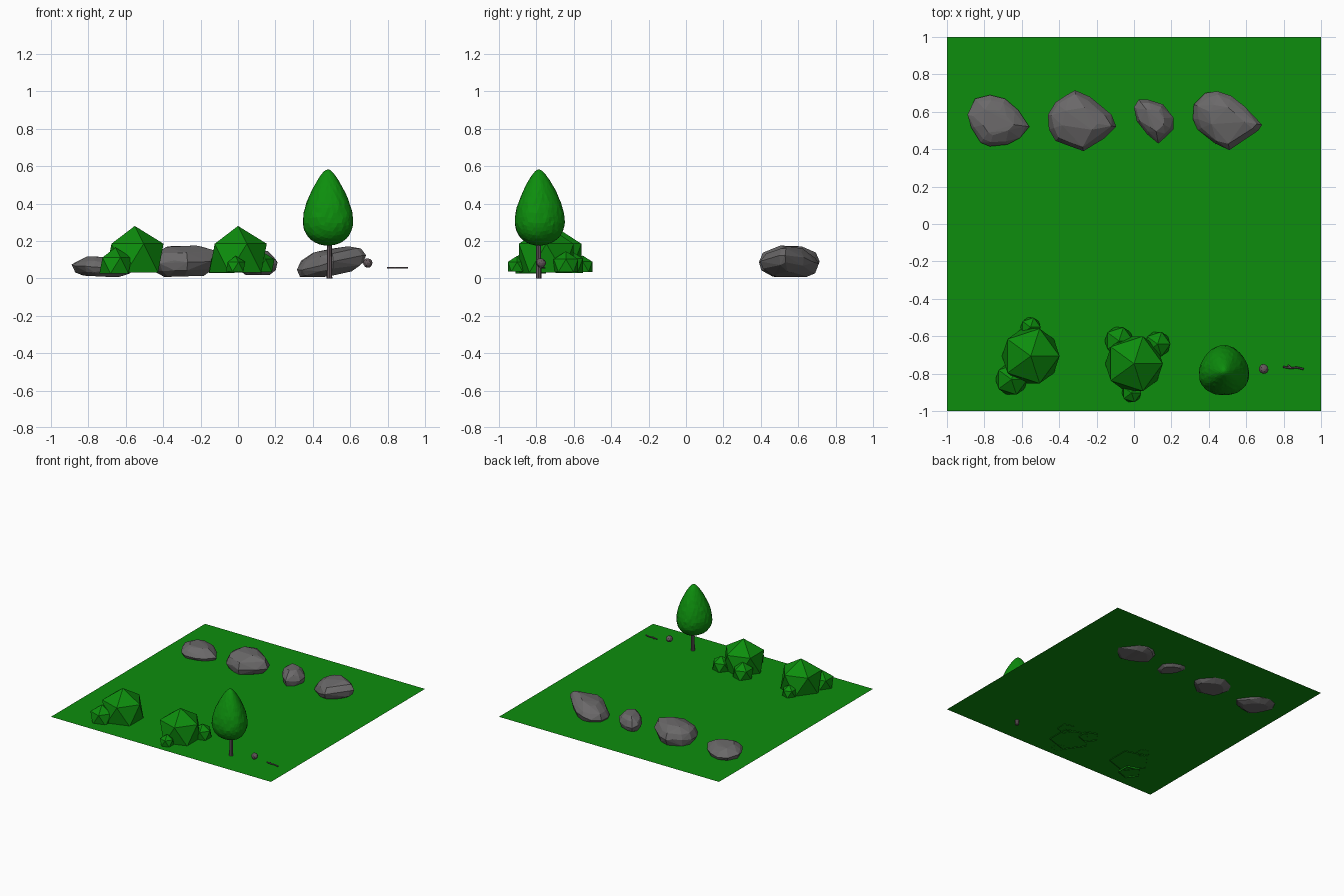
import bpy, bmesh, math, random
from mathutils import Vector

if "Cube" in bpy.data.objects:
    bpy.data.objects.remove(bpy.data.objects["Cube"])

random.seed(4)


def material(name, rgb):
    m = bpy.data.materials.new(name)
    m.diffuse_color = (*rgb, 1)
    m.use_nodes = True
    m.node_tree.nodes["Principled BSDF"].inputs["Base Color"].default_value = m.diffuse_color
    return m


GREEN = material("leaf_green", (0.004, 0.27, 0.004))
GREY = material("stone_grey", (0.145, 0.14, 0.142))
BARK = material("bark_brown_grey", (0.13, 0.10, 0.11))


def finish(name, bm, mat):
    bmesh.ops.recalc_face_normals(bm, faces=bm.faces)
    me = bpy.data.meshes.new(name)
    bm.to_mesh(me)
    bm.free()
    me.materials.append(mat)
    ob = bpy.data.objects.new(name, me)
    bpy.context.collection.objects.link(ob)
    return ob


# Flat lawn, which cuts through the sunken bottoms of rocks and bushes
bm = bmesh.new()
bm.faces.new([bm.verts.new((x, y, 0.037)) for x, y in ((-1, -1), (1, -1), (1, 1), (-1, 1))])
ground = finish("ground", bm, GREEN)


# Bushes: icosahedra with the bottom cap removed
def bush(name, x, y, z, r):
    bm = bmesh.new()
    bmesh.ops.create_icosphere(bm, subdivisions=1, radius=r)
    bottom = min(bm.verts, key=lambda v: v.co.z)
    bmesh.ops.delete(bm, geom=[bottom], context='VERTS')
    bmesh.ops.translate(bm, verts=bm.verts, vec=(x, y, z))
    me = bpy.data.meshes.new(name)
    bm.to_mesh(me)
    bm.free()
    me.materials.append(GREEN)
    bpy.context.collection.objects.link(bpy.data.objects.new(name, me))


bush("left_bush", -0.552, -0.706, 0.108, 0.172)
bush("left_bush_front_clump", -0.655, -0.831, 0.069, 0.096)
bush("left_bush_back_clump", -0.553, -0.552, 0.062, 0.060)
bush("right_bush", 0.0, -0.747, 0.108, 0.172)
bush("right_bush_left_clump", -0.08, -0.625, 0.068, 0.086)
bush("right_bush_right_clump", 0.126, -0.642, 0.068, 0.077)
bush("right_bush_front_clump", -0.013, -0.903, 0.062, 0.058)


# Rocks: hull of jittered rings scaled from a plan outline (in hundredths)
def rock(name, outline, low, high, tilt):
    pts = [Vector((x / 100, y / 100)) for x, y in outline]
    c = sum(pts, Vector((0, 0))) / len(pts)
    bm = bmesh.new()
    for f, s in ((0, 0.6), (0.22, 0.9), (0.52, 1.0), (0.8, 0.85), (1.0, 0.52)):
        for p in pts:
            k = s if s == 1.0 else s * random.uniform(0.93, 1.05)
            q = c + (p - c) * k
            z = low + (high - low) * f + tilt * (q.x - c.x)
            z += random.uniform(-0.01, 0.008) if 0 < f else 0
            bm.verts.new((q.x, q.y, max(z, 0.008)))
    hull = bmesh.ops.convex_hull(bm, input=bm.verts)
    loose = [v for v in bm.verts if not v.link_faces]
    bmesh.ops.delete(bm, geom=loose, context='VERTS')
    finish(name, bm, GREY)


rock("rock_far_left", [(-89, 58.5), (-85, 67), (-77, 69), (-69, 67), (-62, 61), (-56, 52),
                       (-61, 46), (-67.5, 42.5), (-77, 41.5), (-82, 43.5), (-87, 51.5)],
     0.01, 0.108, -0.05)
rock("rock_mid_left", [(-46, 58.5), (-42, 65), (-36, 69), (-31.5, 71.5), (-23.5, 68), (-12, 58.5),
                       (-9.5, 52), (-15.5, 46), (-27, 39), (-34, 41.5), (-42, 44.5), (-45.5, 50.5)],
     0.01, 0.166, 0.03)
rock("rock_mid_right", [(0, 62.5), (2.5, 66.5), (7.5, 66.5), (15.5, 64), (21, 57), (21, 50.5),
                        (17.5, 47), (13, 43), (7, 48), (1.5, 55)],
     0.018, 0.14, 0.0)
rock("rock_far_right", [(31.5, 56), (32, 64), (38, 70), (44.5, 71), (52, 68.5), (59, 63),
                        (68.5, 53), (66.5, 50), (60, 46), (51, 39.5), (43.5, 43), (34, 50.5)],
     0.01, 0.148, 0.22)

# Tree crown: egg with a slightly three-sided plan
bm = bmesh.new()
bmesh.ops.create_icosphere(bm, subdivisions=4, radius=1)
for v in bm.verts:
    s = v.co.z
    a = math.atan2(v.co.y, v.co.x)
    k = (0.122 - 0.058 * s) * (1 + 0.04 * math.cos(3 * (a - math.pi / 2)))
    k *= random.uniform(0.985, 1.015)
    v.co = (0.481 + v.co.x * k, -0.787 + v.co.y * k, 0.175 + (s + 1) * 0.2035)
finish("tree_crown", bm, GREEN)

# Tree trunk
bm = bmesh.new()
bmesh.ops.create_cone(bm, cap_ends=True, segments=8, radius1=0.015, radius2=0.012, depth=0.24)
bmesh.ops.translate(bm, verts=bm.verts, vec=(0.489, -0.788, 0.12))
finish("tree_trunk", bm, BARK)

# Pebble
bm = bmesh.new()
bmesh.ops.create_icosphere(bm, subdivisions=2, radius=0.026)
for v in bm.verts:
    v.co = v.co * random.uniform(0.93, 1.06) + Vector((0.694, -0.775, 0.082))
finish("pebble", bm, BARK)

# Forked stick lying on the lawn
cu = bpy.data.curves.new("stick", 'CURVE')
cu.dimensions = '3D'
cu.bevel_depth = 0.005
cu.bevel_resolution = 1
cu.use_fill_caps = True
for path in ([(0.797, -0.764), (0.84, -0.771), (0.87, -0.767), (0.907, -0.776)],
             [(0.84, -0.771), (0.822, -0.755)]):
    sp = cu.splines.new('POLY')
    sp.points.add(len(path) - 1)
    for p, (x, y) in zip(sp.points, path):
        p.co = (x, y, 0.056, 1)
cu.materials.append(BARK)
bpy.context.collection.objects.link(bpy.data.objects.new("stick", cu))
